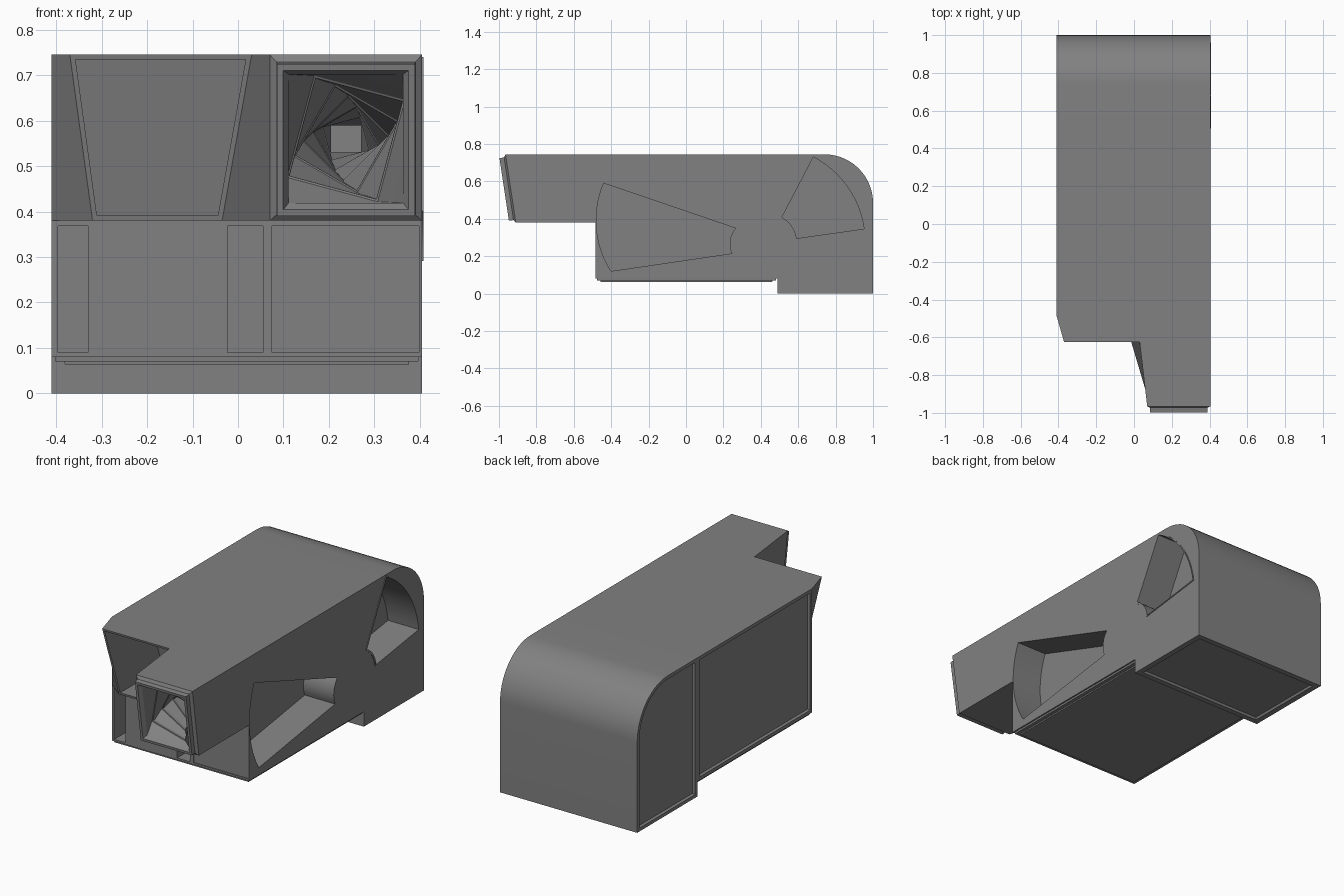
import bpy, bmesh, math
from mathutils import Matrix, Vector

if "Cube" in bpy.data.objects:
    bpy.data.objects.remove(bpy.data.objects["Cube"])

XL, XR = -0.41, 0.405          # side planes
YF = -0.485                    # lower front plane

grey = bpy.data.materials.new("dark_grey")
grey.diffuse_color = (0.22, 0.22, 0.22, 1)
grey.use_nodes = True
grey.node_tree.nodes["Principled BSDF"].inputs["Base Color"].default_value = grey.diffuse_color


def new_object(name, bm):
    me = bpy.data.meshes.new(name)
    bmesh.ops.recalc_face_normals(bm, faces=bm.faces[:])
    bm.to_mesh(me)
    bm.free()
    me.materials.append(grey)
    ob = bpy.data.objects.new(name, me)
    bpy.context.collection.objects.link(ob)
    return ob


def prism(bm, profile, x0, x1):
    """Extrude a (y, z) outline along x."""
    a = [bm.verts.new((x0, y, z)) for y, z in profile]
    b = [bm.verts.new((x1, y, z)) for y, z in profile]
    n = len(a)
    bm.faces.new(a)
    bm.faces.new(b[::-1])
    for i in range(n):
        j = (i + 1) % n
        bm.faces.new((a[i], b[i], b[j], a[j]))


def arc(cy, cz, r, a0, a1, n):
    return [(cy + r * math.cos(math.radians(a0 + (a1 - a0) * i / n)),
             cz + r * math.sin(math.radians(a0 + (a1 - a0) * i / n))) for i in range(n + 1)]


def prism_object(name, profile, x0, x1):
    bm = bmesh.new()
    prism(bm, profile, x0, x1)
    return new_object(name, bm)


def fan(cy, cz, r0, r1, a0, a1):
    return arc(cy, cz, r1, a0, a1, 16) + arc(cy, cz, r0, a1, a0, 8)


def box_profile(y0, y1, z0, z1):
    return [(y0, z0), (y1, z0), (y1, z1), (y0, z1)]


def inset(bm, f, thickness, depth=0.0):
    bmesh.ops.inset_individual(bm, faces=[f], thickness=thickness, depth=depth,
                               use_even_offset=True)


def push(bm, f, dy, scale=1.0, twist=0.0):
    """Extrude a face along y with optional scale and twist."""
    c = f.calc_center_median()
    old = [v.co.copy() for v in f.verts]
    inset(bm, f, 0.002)
    rot = Matrix.Rotation(math.radians(twist), 3, 'Y')
    for v in list(f.verts):
        src = min(old, key=lambda o: (o - v.co).length)
        v.co = c + rot @ ((src - c) * scale) + Vector((0, dy, 0))


def cut(ob, cutters):
    bpy.context.view_layer.objects.active = ob
    for c in cutters:
        m = ob.modifiers.new("cut", 'BOOLEAN')
        m.operation, m.solver, m.object = 'DIFFERENCE', 'EXACT', c
        bpy.ops.object.modifier_apply(modifier=m.name)


# Main hull with rounded rear
bm = bmesh.new()
hull = [(YF, 0.08), (0.49, 0.08), (0.49, 0), (1, 0)]
hull += arc(0.74, 0.485, 0.26, 0, 90, 14) + [(YF, 0.745), (YF, 0.38)]
prism(bm, hull, XL, XR)
top_front = [f for f in bm.faces if abs(f.calc_center_median().y - YF) < 1e-4
             and f.calc_center_median().z > 0.4]
bmesh.ops.delete(bm, geom=top_front, context='FACES_ONLY')

# Overhanging nose, lofted between roof and underside outlines
roof = [(XL, YF), (-0.37, -0.625), (0.03, -0.625), (0.07, -0.965), (XR, -0.965), (XR, YF)]
under = [(XL, YF), (-0.32, -0.555), (-0.035, -0.555), (0.07, -0.91), (XR, -0.91), (XR, YF)]
t = [bm.verts.new((x, y, 0.745)) for x, y in roof]
u = [bm.verts.new((x, y, 0.38)) for x, y in under]
bm.faces.new(t)
bm.faces.new(u[::-1])
walls = [bm.faces.new((t[i], u[i], u[i + 1], t[i + 1])) for i in range(5)]
window, muzzle = walls[1], walls[3]
bmesh.ops.remove_doubles(bm, verts=bm.verts[:], dist=1e-4)
bmesh.ops.recalc_face_normals(bm, faces=bm.faces[:])

# Deep window recess
inset(bm, window, 0.011)
push(bm, window, 0.36)

# Square collar and twisting tunnel with small ledges
inset(bm, muzzle, 0.015, 0.01)
inset(bm, muzzle, 0.0005, 0.025)
inset(bm, muzzle, 0.014)
inset(bm, muzzle, 0.012, -0.02)
for i in range(6):
    push(bm, muzzle, 0.05, 0.82, 15)
    push(bm, muzzle, 0.002, 0.96)
    push(bm, muzzle, 0.014, 0.995)

# Left side panels and stepped underside plates
bmesh.ops.bisect_plane(bm, geom=bm.verts[:] + bm.edges[:] + bm.faces[:], dist=1e-5,
                       plane_co=(0, 0.49, 0), plane_no=(0, 1, 0))
bm.normal_update()
for f in bm.faces[:]:
    c = f.calc_center_median()
    if f.normal.x < -0.99 and abs(c.x - XL) < 1e-3 and f.calc_area() > 0.1:
        inset(bm, f, 0.018)
        inset(bm, f, 0.006, -0.011)
    elif f.normal.z < -0.99 and abs(c.z - 0.08) < 1e-3:
        for border, drop in ((0.008, 0.01), (0.02, 0.007)):
            inset(bm, f, border)
            inset(bm, f, 0.0005, drop)
    elif f.normal.z < -0.99 and abs(c.z) < 1e-3:
        inset(bm, f, 0.03)
        inset(bm, f, 0.006, -0.011)
body = new_object("body", bm)

# Fan-shaped side pockets and lower front slots
rear_fan = prism_object("rear_pocket_cutter", fan(0.443, 0.275, 0.15, 0.514, 8, 62.4), 0.225, 0.6)
front_fan = prism_object("front_pocket_cutter",
                         arc(0.03, 0.393, 0.51, 157.2, 212.3, 16)
                         + arc(0.36, 0.267, 0.126, 204.3, 138.9, 8), 0.225, 0.6)
slots = [prism_object("front_slot_cutter", box_profile(-0.7, back, 0.09, 0.368), x0, x1)
         for x0, x1, back in ((-0.396, -0.33, -0.37), (-0.023, 0.055, -0.37), (0.075, 0.398, -0.48))]
cut(body, [rear_fan, front_fan] + slots)

# Raised rim round the rear pocket
rim = prism_object("rear_pocket_rim", fan(0.439, 0.272, 0.145, 0.525, 7.4, 63), 0.40, 0.408)
cut(rim, [rear_fan])

for c in [rear_fan, front_fan] + slots:
    bpy.data.objects.remove(c, do_unlink=True)

for ob in (body, rim):
    bpy.ops.object.select_all(action='DESELECT')
    ob.select_set(True)
    bpy.context.view_layer.objects.active = ob
    bpy.ops.object.shade_smooth_by_angle(angle=math.radians(9))
